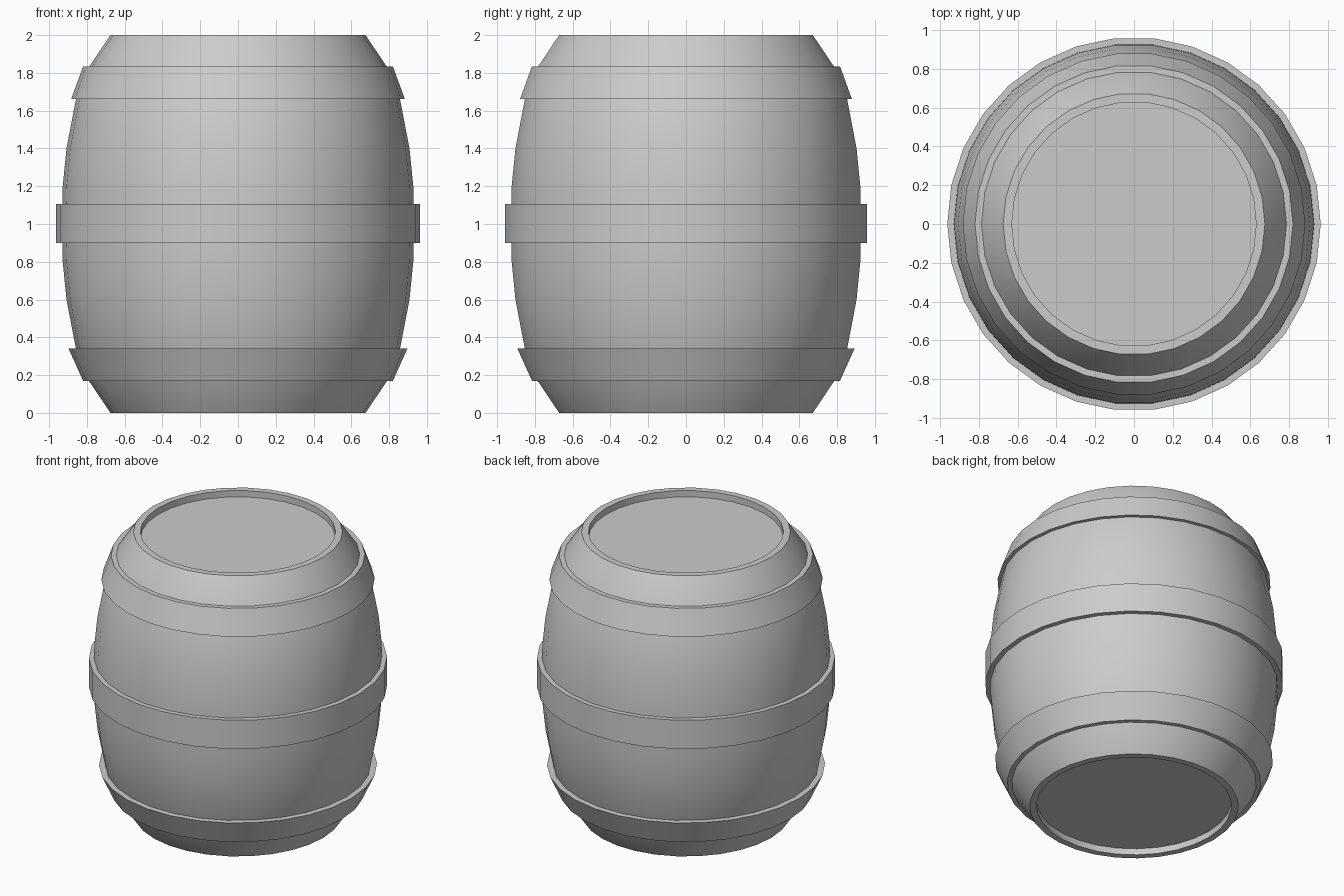
import bpy, bmesh
from math import cos, sin, tau, radians

if "Cube" in bpy.data.objects:
    bpy.data.objects.remove(bpy.data.objects["Cube"])

SIDES = 30


def lathe(name, profile, closed=False):
    """Spin (radius, z) points about z; points of radius 0 become a pole."""
    bm = bmesh.new()
    rings = []
    for r, z in profile:
        if r == 0:
            rings.append([bm.verts.new((0, 0, z))] * SIDES)
        else:
            rings.append([bm.verts.new((r * cos(tau * i / SIDES), r * sin(tau * i / SIDES), z))
                          for i in range(SIDES)])
    pairs = list(zip(rings, rings[1:]))
    if closed:
        pairs.append((rings[-1], rings[0]))
    for a, b in pairs:
        for i in range(SIDES):
            j = (i + 1) % SIDES
            bm.faces.new(list(dict.fromkeys((a[i], a[j], b[j], b[i]))))
    bmesh.ops.recalc_face_normals(bm, faces=bm.faces)
    mesh = bpy.data.meshes.new(name)
    bm.to_mesh(mesh)
    bm.free()
    obj = bpy.data.objects.new(name, mesh)
    bpy.context.collection.objects.link(obj)
    bpy.ops.object.select_all(action='DESELECT')
    obj.select_set(True)
    bpy.context.view_layer.objects.active = obj
    bpy.ops.object.shade_smooth_by_angle(angle=radians(30))
    return obj


# Bulging body with a recessed head at both ends
half = [(0, 0.045), (0.63, 0.045), (0.63, 0), (0.675, 0), (0.79, 0.17),
        (0.858, 0.34), (0.908, 0.6), (0.928, 0.8)]
lathe("barrel_body", half + [(0.932, 1.0)] + [(r, 2 - z) for r, z in reversed(half)])

# Three hoops: (name, bottom radius, bottom z, top radius, top z, inner radii)
for name, r0, z0, r1, z1, i0, i1 in (
        ("lower_hoop", 0.82, 0.17, 0.898, 0.342, 0.78, 0.85),
        ("middle_hoop", 0.963, 0.9, 0.963, 1.105, 0.92, 0.92),
        ("upper_hoop", 0.883, 1.662, 0.82, 1.835, 0.85, 0.78)):
    lathe(name, [(i0, z0), (r0, z0), (r1, z1), (i1, z1)], closed=True)
